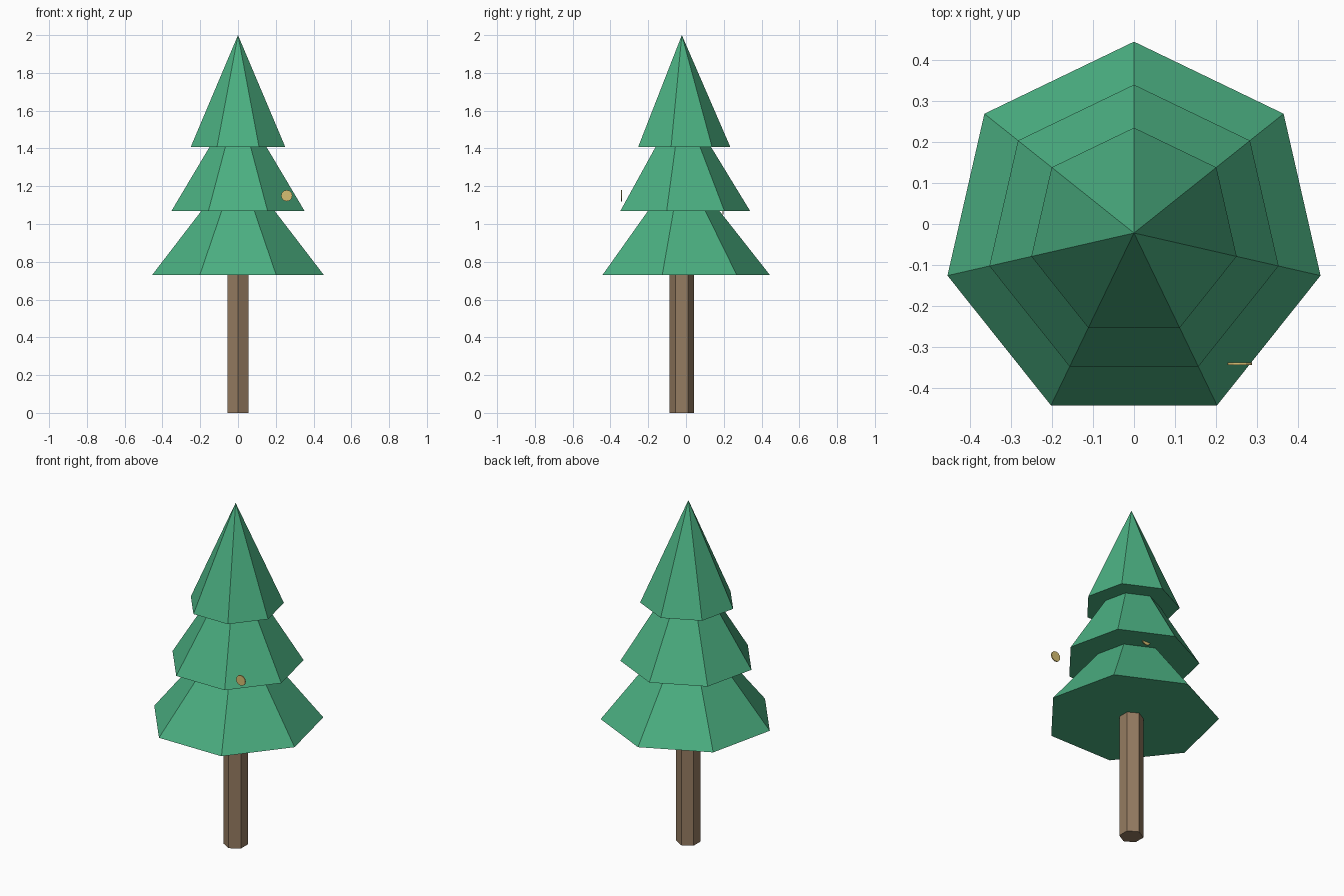
import bpy, bmesh
from math import sin, cos, pi

if "Cube" in bpy.data.objects:
    bpy.data.objects.remove(bpy.data.objects["Cube"])

AXIS_Y = -0.022  # tree axis sits slightly in front of the origin


def material(name, rgb):
    m = bpy.data.materials.new(name)
    m.diffuse_color = (*rgb, 1)
    m.use_nodes = True
    m.node_tree.nodes["Principled BSDF"].inputs["Base Color"].default_value = m.diffuse_color
    return m


GREEN = material("needles", (0.07, 0.43, 0.22))
BROWN = material("bark", (0.30, 0.20, 0.12))
GOLD = material("gold", (0.68, 0.52, 0.17))


def extruded(name, ring, offset, mat, to_point=False):
    """Closed solid from a ring of points: a prism, or a pyramid to one tip."""
    n = len(ring)
    bm = bmesh.new()
    low = [bm.verts.new(p) for p in ring]
    bm.faces.new(low)
    if to_point:
        tip = bm.verts.new(offset)
        for i in range(n):
            bm.faces.new((low[i], low[(i + 1) % n], tip))
    else:
        high = [bm.verts.new([a + b for a, b in zip(p, offset)]) for p in ring]
        bm.faces.new(high)
        for i in range(n):
            j = (i + 1) % n
            bm.faces.new((low[i], low[j], high[j], high[i]))
    bmesh.ops.recalc_face_normals(bm, faces=bm.faces)
    mesh = bpy.data.meshes.new(name)
    bm.to_mesh(mesh)
    bm.free()
    mesh.materials.append(mat)
    ob = bpy.data.objects.new(name, mesh)
    bpy.context.collection.objects.link(ob)
    return ob


def flat_ring(n, r, z):
    """Horizontal polygon with one corner pointing to the back."""
    a = [pi / 2 + 2 * pi * i / n for i in range(n)]
    return [(r * cos(t), AXIS_Y + r * sin(t), z) for t in a]


# Six-sided trunk
extruded("trunk", flat_ring(6, 0.065, 0), (0, 0, 0.74), BROWN)

# Three seven-sided foliage tiers
for name, r, z in (("lower_foliage", 0.467, 0.729),
                   ("middle_foliage", 0.362, 1.068),
                   ("upper_foliage", 0.257, 1.407)):
    extruded(name, flat_ring(7, r, z), (0, AXIS_Y, z + 0.593), GREEN, True)

# Small thin discs: one hanging in front, one mostly buried at the back
for name, x, y, z in (("front_ornament", 0.258, -0.341, 1.15),
                      ("back_ornament", 0.08, 0.195, 1.08)):
    ring = [(x + 0.03 * cos(2 * pi * i / 12), y - 0.003,
             z + 0.03 * sin(2 * pi * i / 12)) for i in range(12)]
    extruded(name, ring, (0, 0.006, 0), GOLD)
